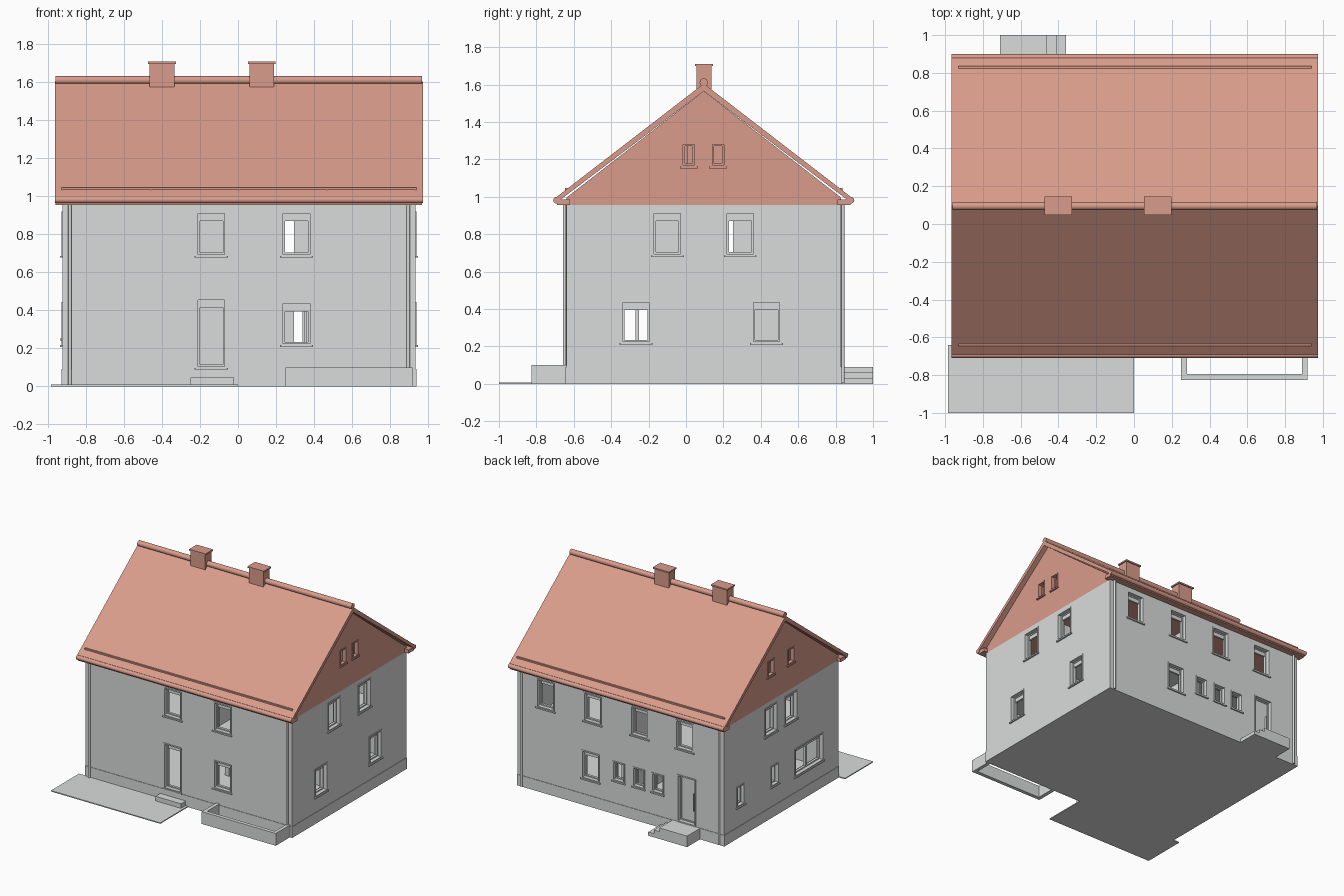
import bpy, bmesh, math
from mathutils import Matrix

if "Cube" in bpy.data.objects:
    bpy.data.objects.remove(bpy.data.objects["Cube"])


def material(name, rgb):
    m = bpy.data.materials.new(name)
    m.diffuse_color = (*rgb, 1)
    m.use_nodes = True
    m.node_tree.nodes["Principled BSDF"].inputs["Base Color"].default_value = m.diffuse_color
    return m


GREY = material("plaster grey", (0.70, 0.72, 0.71))
TILE = material("tile terracotta", (0.70, 0.335, 0.26))


def finish(name, bm, mat):
    bmesh.ops.recalc_face_normals(bm, faces=bm.faces[:])
    me = bpy.data.meshes.new(name)
    bm.to_mesh(me)
    bm.free()
    if mat:
        me.materials.append(mat)
    ob = bpy.data.objects.new(name, me)
    bpy.context.collection.objects.link(ob)
    return ob


def boxes(name, mat, items):
    """One object from boxes given as (x0, x1, y0, y1, z0, z1)."""
    bm = bmesh.new()
    for x0, x1, y0, y1, z0, z1 in items:
        m = Matrix.Translation(((x0 + x1) / 2, (y0 + y1) / 2, (z0 + z1) / 2))
        m = m @ Matrix.Diagonal((abs(x1 - x0), abs(y1 - y0), abs(z1 - z0), 1))
        bmesh.ops.create_cube(bm, size=1, matrix=m)
    return finish(name, bm, mat)


def prism(name, mat, profile, x0, x1):
    """Extrude a (y, z) profile along x."""
    bm = bmesh.new()
    face = bm.faces.new([bm.verts.new((x0, y, z)) for y, z in profile])
    ext = bmesh.ops.extrude_face_region(bm, geom=[face])["geom"]
    verts = [v for v in ext if isinstance(v, bmesh.types.BMVert)]
    bmesh.ops.translate(bm, verts=verts, vec=(x1 - x0, 0, 0))
    return finish(name, bm, mat)


def rod(name, mat, centre, radius, length, axis, sides=12):
    bm = bmesh.new()
    m = Matrix.Translation(centre)
    if axis == "x":
        m = m @ Matrix.Rotation(math.pi / 2, 4, "Y")
    bmesh.ops.create_cone(bm, cap_ends=True, segments=sides, radius1=radius,
                          radius2=radius, depth=length, matrix=m)
    ob = finish(name, bm, mat)
    ob.data.shade_smooth()
    ob.data.set_sharp_from_angle(angle=math.radians(40))
    return ob


def cut(ob, cutter):
    mod = ob.modifiers.new("cut", "BOOLEAN")
    mod.operation, mod.solver, mod.object = "DIFFERENCE", "EXACT", cutter
    bpy.context.view_layer.objects.active = ob
    bpy.ops.object.modifier_apply(modifier=mod.name)


XL, XR, YF, YB = -0.925, 0.935, -0.64, 0.83
T, TOP, RIDGE = 0.06, 0.955, 0.095
SIDES = {"front": ("y", YF, -1), "back": ("y", YB, 1),
         "left": ("x", XL, -1), "right": ("x", XR, 1)}


def on_wall(side, u0, u1, n0, n1, z0, z1):
    """Box in wall space: u along the wall, n outwards from its face."""
    axis, p, s = SIDES[side]
    a, b = sorted((p + s * n0, p + s * n1))
    return (u0, u1, a, b, z0, z1) if axis == "y" else (a, b, u0, u1, z0, z1)


# Openings: side, centre, width, bottom, top, kind
LOW, HIGH = (0.215, 0.445), (0.685, 0.92)
openings = [("front", -0.14, 0.16, *HIGH, "window"), ("front", 0.308, 0.16, *HIGH, "window"),
            ("front", 0.308, 0.16, *LOW, "window"), ("front", -0.14, 0.16, 0.095, 0.465, "window"),
            ("right", -0.10, 0.16, *HIGH, "window"), ("right", 0.29, 0.16, *HIGH, "window"),
            ("right", -0.268, 0.16, *LOW, "window"), ("right", 0.43, 0.16, *LOW, "window"),
            ("left", 0.23, 0.16, *HIGH, "window"), ("left", -0.03, 0.16, *HIGH, "window"),
            ("left", -0.26, 0.37, *LOW, "double"), ("left", 0.62, 0.10, 0.25, 0.42, "small"),
            ("left", 0.18, 0.10, 0.25, 0.42, "small"),
            ("back", 0.278, 0.16, *LOW, "window"),
            ("back", -0.587, 0.17, 0.09, 0.475, "door")]
openings += [("back", x, 0.16, *HIGH, "window") for x in (0.683, 0.26, -0.165, -0.57)]
openings += [("back", x, 0.11, 0.27, 0.43, "small") for x in (0.025, -0.155, -0.326)]
attic = [("right", 0.015, 0.08, 1.16, 1.29, "small"), ("right", 0.172, 0.08, 1.16, 1.29, "small"),
         ("left", -0.027, 0.09, 1.16, 1.29, "shut"), ("left", 0.23, 0.09, 1.16, 1.29, "shut")]


def opening_cutter(name, specs):
    ob = boxes(name, None, [on_wall(s, u - w / 2 + .01, u + w / 2 - .01, -0.08, 0.05, a + .01, b - .01)
                            for s, u, w, a, b, k in specs])
    ob.hide_render = True
    return ob


# Wall shell with two storeys hollowed out
walls = boxes("walls", GREY, [(XL, XR, YF, YB, 0, TOP)])
inside = (XL + T, XR - T, YF + T, YB - T)
rooms = boxes("room_cutter", None, [(*inside, 0.08, 0.49), (*inside, 0.54, 1.0)])
holes = opening_cutter("wall_cutter", openings)
cut(walls, rooms)
cut(walls, holes)
boxes("plinth", GREY, [(XL - .004, XR + .004, YF - .004, YF, 0, 0.09), (XL - .004, -0.68, YB, YB + .004, 0, 0.09),
                       (-0.5, XR + .004, YB, YB + .004, 0, 0.09), (XL - .004, XL, YF, YB, 0, 0.09),
                       (XR, XR + .004, YF, YB, 0, 0.09)])

# Inner partitions with doorways, and the attic floor
spine = boxes("spine_wall", GREY, [(inside[0], inside[1], 0.08, 0.12, 0.08, 0.93)])
cross = boxes("cross_wall", GREY, [(0.0, 0.04, inside[2], inside[3], 0.08, 0.93)])
doors = boxes("doorway_cutter", None, [(0.295, 0.36, 0, 0.2, 0.08, 0.41), (0.235, 0.295, 0, 0.2, 0.54, 0.87),
                                       (-0.1, 0.1, -0.35, -0.17, 0.08, 0.41), (-0.1, 0.1, 0.19, 0.25, 0.54, 0.87)])
cut(spine, doors)
cut(cross, doors)
boxes("attic_floor", TILE, [(inside[0], inside[1], inside[2], inside[3], 0.925, TOP)])

# Gable walls
gable = [(YF, TOP), (YB, TOP), (YB, 0.995), (RIDGE, 1.565), (YF, 0.995)]
attic_holes = opening_cutter("attic_cutter", attic)
for side, x0, x1 in (("left", XL, XL + T), ("right", XR - T, XR)):
    cut(prism(side + "_gable", TILE, gable, x0, x1), attic_holes)
for ob in (rooms, holes, doors, attic_holes):
    bpy.data.objects.remove(ob)

# Surround, sill, frame and fillings of each opening
for i, (s, u, w, z0, z1, kind) in enumerate(openings + attic):
    mat = TILE if z0 > 1 else GREY
    a, b = u - w / 2, u + w / 2

    def ring(inset, size, n0, n1):
        l, r, lo, hi = a + inset, b - inset, z0 + inset, z1 - inset
        return [on_wall(s, l, l + size, n0, n1, lo, hi), on_wall(s, r - size, r, n0, n1, lo, hi),
                on_wall(s, l + size, r - size, n0, n1, lo, lo + size),
                on_wall(s, l + size, r - size, n0, n1, hi - size, hi)]

    parts = ring(0, 0.01, 0, 0.005) + ring(0.01, 0.009, -0.045, -0.025)
    if kind in ("window", "double"):
        parts.append(on_wall(s, a + .019, b - .019, -0.045, -0.03, z1 - 0.05, z1 - 0.019))
    if kind == "double":
        parts.append(on_wall(s, u - 0.01, u + 0.01, -0.045, -0.025, z0 + .019, z1 - .05))
    if kind in ("door", "shut"):
        parts.append(on_wall(s, a + .019, b - .019, -0.042, -0.032, z0 + .019, z1 - .019))
    if kind == "door":
        parts.append(on_wall(s, u - 0.052, u - 0.046, -0.032, -0.015, 0.2, 0.34))
    else:
        parts.append(on_wall(s, a - 0.008, b + 0.008, 0, 0.012, z0 - 0.008, z0 + 0.002))
    boxes("%s_%s_%d" % (s, kind, i), mat, parts)

# Roof slab, ridge cap and eaves
RX0, RX1, SLOPE = -0.965, 0.975, 0.77
CX, LEN = (RX0 + RX1) / 2, RX1 - RX0
d = 0.785
low = 1.605 - d * SLOPE
prism("roof", TILE, [(RIDGE - d, low), (RIDGE, 1.605), (RIDGE + d, low), (RIDGE + d, low - 0.03),
                     (RIDGE, 1.565), (RIDGE - d, low - 0.03)], RX0, RX1)
rod("ridge_cap", TILE, (CX, RIDGE, 1.612), 0.022, LEN - 0.01, "x", 16)
for name, sg in (("front", -1), ("back", 1)):
    wall = YF if sg < 0 else YB
    lo, hi = sorted((wall - sg * 0.02, wall + sg * 0.05))
    boxes(name + "_soffit", TILE, [(RX0 + .005, RX1 - .005, lo, hi, TOP, 0.985)])
    rod(name + "_gutter", TILE, (CX, RIDGE + sg * 0.787, 0.982), 0.018, LEN, "x")
    # Snow guard rail with feet
    y = RIDGE + sg * 0.735
    feet = [(x - .004, x + .004, y - .006, y + .006, 1.02, 1.045) for x in (-0.925, -0.46, 0.005, 0.47, 0.935)]
    boxes(name + "_snow_guard", TILE, feet + [(-0.93, 0.94, y - .006, y + .006, 1.036, 1.047)])
    # Downpipes at the corners
    for x in (-0.885, 0.897):
        rod(name + "_downpipe", GREY, (x, wall + sg * 0.009, 0.48), 0.009, 0.95, "z")

# Chimneys with cap plates
for x in (-0.40, 0.125):
    boxes("chimney", TILE, [(x - .065, x + .065, 0.056, 0.136, 1.56, 1.7),
                            (x - .073, x + .073, 0.048, 0.145, 1.698, 1.71)])

# Terrace, door steps and light well
boxes("terrace", GREY, [(-0.985, 0, -1, YF, 0, 0.008)])
boxes("front_step", GREY, [(-0.25, -0.02, -0.705, YF, 0, 0.045)])
boxes("back_steps", GREY, [(-0.71, -0.46, YB, 1, 0, 0.09), (-0.46, -0.41, YB, 1, 0, 0.06),
                           (-0.41, -0.36, YB, 1, 0, 0.03)])
boxes("light_well", GREY, [(0.25, 0.28, -0.825, YF, 0, 0.1), (0.89, 0.918, -0.825, YF, 0, 0.1),
                           (0.28, 0.89, -0.825, -0.795, 0, 0.1)])
